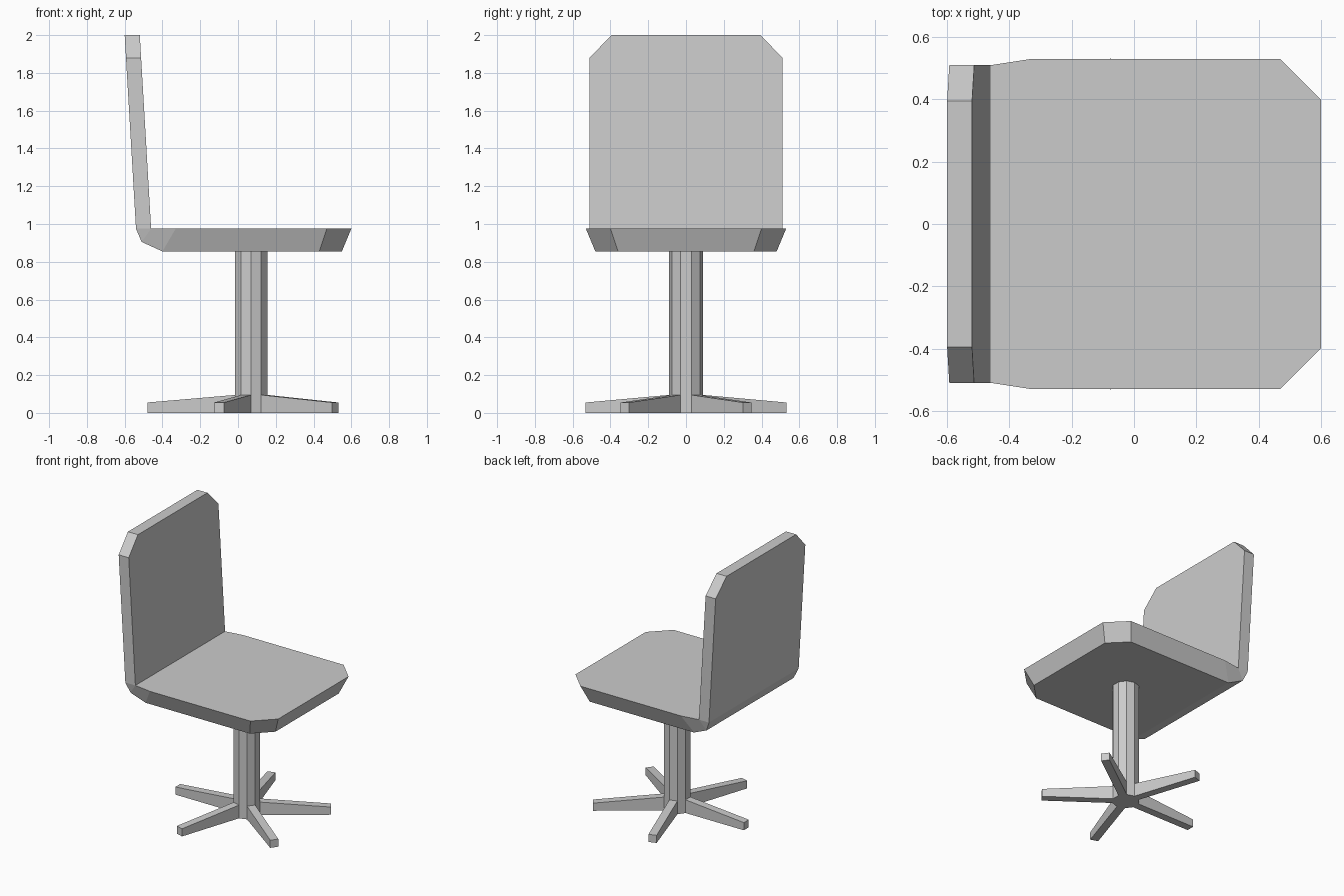
import bpy, bmesh
from math import cos, sin, radians
from mathutils import Vector

if "Cube" in bpy.data.objects:
    bpy.data.objects.remove(bpy.data.objects["Cube"])


def finish(name, bm):
    bmesh.ops.remove_doubles(bm, verts=bm.verts, dist=0.0005)
    bmesh.ops.recalc_face_normals(bm, faces=bm.faces)
    mesh = bpy.data.meshes.new(name)
    bm.to_mesh(mesh)
    bm.free()
    obj = bpy.data.objects.new(name, mesh)
    bpy.context.collection.objects.link(obj)
    return obj


def loft(name, stations):
    """Skin a row of mirrored cross-sections: (x, half width, z) inside and outside."""
    bm = bmesh.new()
    rings = []
    for (xi, wi, zi), (xo, wo, zo) in stations:
        pts = [(xi, -wi, zi), (xi, wi, zi), (xo, wo, zo), (xo, -wo, zo)]
        rings.append([bm.verts.new(p) for p in pts])
    for a, b in zip(rings, rings[1:]):
        for i in range(4):
            j = (i + 1) % 4
            bm.faces.new((a[i], a[j], b[j], b[i]))
    bm.faces.new(rings[0])
    bm.faces.new(rings[-1])
    return finish(name, bm)


# Seat shell: one continuous profile from the seat front, round the bend, up the backrest
loft("seat_and_backrest", [
    ((0.60, 0.40, 0.975), (0.55, 0.36, 0.855)),
    ((0.47, 0.53, 0.975), (0.43, 0.48, 0.855)),
    ((-0.33, 0.53, 0.975), (-0.40, 0.48, 0.855)),
    ((-0.46, 0.51, 0.975), (-0.51, 0.495, 0.905)),
    ((-0.46, 0.51, 0.975), (-0.54, 0.51, 0.975)),
    ((-0.513, 0.51, 1.88), (-0.593, 0.51, 1.88)),
    ((-0.52, 0.395, 2.0), (-0.60, 0.395, 2.0)),
])

# Pedestal: ten-sided column with five tapering feet grown from alternate sides
CX, RADIUS, REACH, SIDES = 0.07, 0.09, 0.55, 10
bm = bmesh.new()


def ring(z):
    return [bm.verts.new((CX + RADIUS * cos(radians(18 + 36 * i)),
                          RADIUS * sin(radians(18 + 36 * i)), z)) for i in range(SIDES)]


low, mid, top = ring(0), ring(0.095), ring(0.855)
bm.faces.new(low)
for i in range(SIDES):
    j = (i + 1) % SIDES
    bm.faces.new((mid[i], mid[j], top[j], top[i]))
    inner = [low[i], low[j], mid[j], mid[i]]
    if i % 2:
        bm.faces.new(inner)
        continue
    ang = radians(36 * (i + 1))
    shift = Vector((cos(ang), sin(ang), 0)) * (REACH - RADIUS * cos(radians(18)))
    outer = [bm.verts.new(v.co + shift) for v in inner]
    for v in outer[2:]:
        v.co.z = 0.055
    for k in range(4):
        n = (k + 1) % 4
        bm.faces.new((inner[k], inner[n], outer[n], outer[k]))
    bm.faces.new(outer)
finish("pedestal_base", bm)
